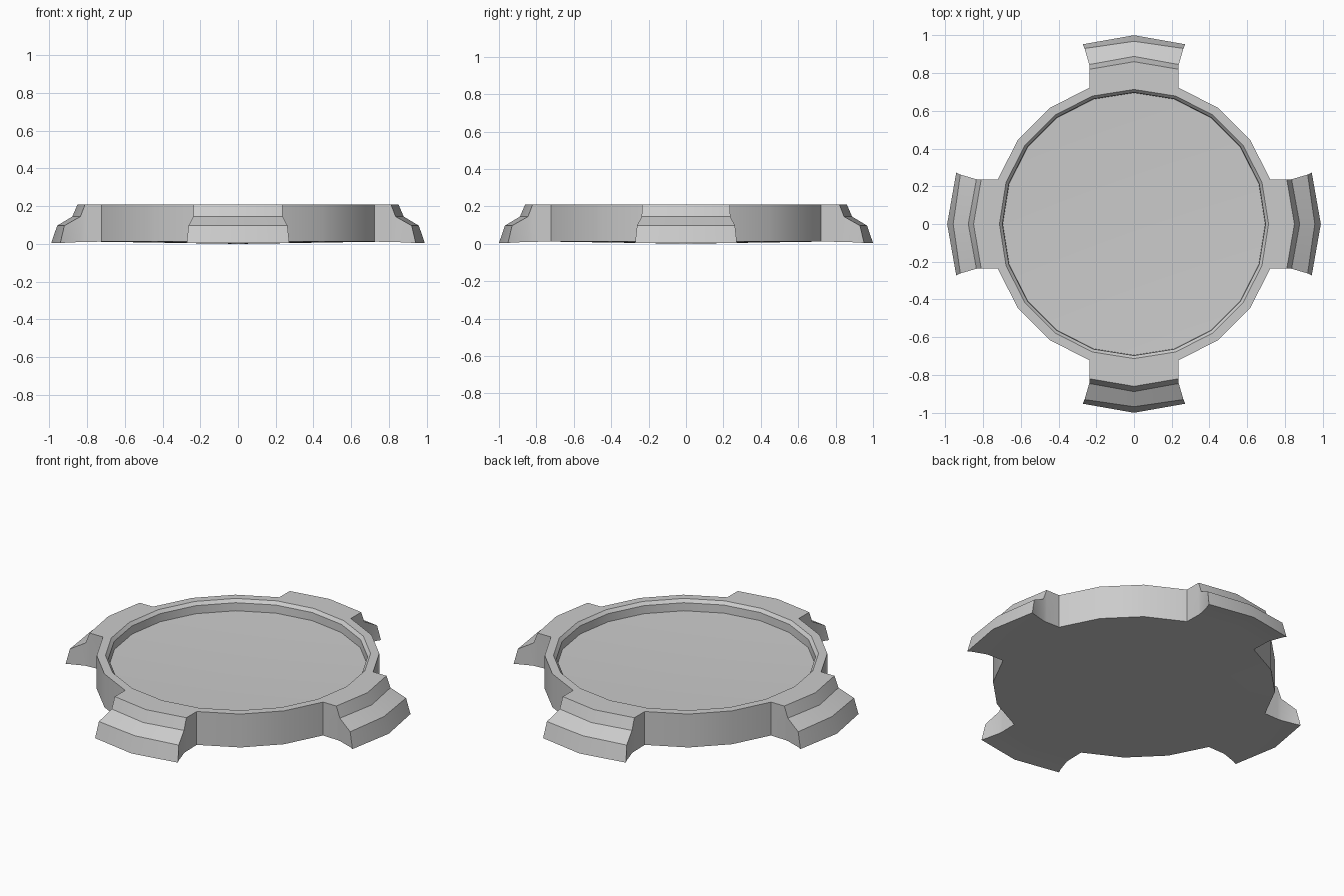
import bpy, bmesh
from math import cos, sin, pi

if "Cube" in bpy.data.objects:
    bpy.data.objects.remove(bpy.data.objects["Cube"])

N = 20                      # sides of the round tray
FLOOR_MID, BASE_MID = 0.12, 0.0     # gently dished floor and bulging underside
# tray cross-section (radius, z): floor edge, inner wall, chamfer, rim, outer wall
RING = [(0.695, 0.145), (0.697, 0.192), (0.713, 0.21), (0.76, 0.21), (0.76, 0.012)]
# stepped foot: (centre radius, corner radius, half width, z top, z underside)
FOOT = [(0.86, 0.82, 0.235, 0.21, 0.01),
        (0.888, 0.845, 0.237, 0.145, 0.01),
        (0.968, 0.93, 0.262, 0.097, 0.006),
        (1.0, 0.952, 0.272, 0.004, None)]

bm = bmesh.new()

# round tray
rows = [[bm.verts.new((r * cos(2 * pi * k / N), r * sin(2 * pi * k / N), z))
         for k in range(N)] for r, z in RING]
for i in range(len(rows) - 1):
    a, b = rows[i], rows[i + 1]
    for k in range(N):
        if i == len(rows) - 2 and k % 5 in (0, 4):
            continue        # openings where the feet join
        j = (k + 1) % N
        bm.faces.new((a[k], a[j], b[j], b[k]))

# shallow fans for the floor and the underside
for ring, z in ((rows[0], FLOOR_MID), (rows[-1], BASE_MID)):
    mid = bm.verts.new((0, 0, z))
    for k in range(N):
        bm.faces.new((ring[k], ring[(k + 1) % N], mid))


def turn(x, y, z, q):
    """Vertex rotated by q quarter turns; the side feet are slightly shorter."""
    if q % 2 == 0:
        x -= 0.01
    for _ in range(q):
        x, y = -y, x
    return bm.verts.new((x, y, z))


# four feet growing out of the outer wall
for q in range(4):
    ids = [(5 * q + c) % N for c in (-1, 0, 1)]
    top = [rows[-2][k] for k in ids]
    low = [rows[-1][k] for k in ids]
    for rc, re, w, zt, zb in FOOT:
        pts = ((re, -w), (rc, 0), (re, w))
        new_top = [turn(x, y, zt, q) for x, y in pts]
        new_low = new_top if zb is None else [turn(x, y, zb, q) for x, y in pts]
        for c in (0, 1):
            bm.faces.new((top[c], top[c + 1], new_top[c + 1], new_top[c]))
            bm.faces.new((low[c], new_low[c], new_low[c + 1], low[c + 1]))
        for c in (0, 2):    # side cheeks
            side = [top[c], new_top[c], low[c]]
            if zb is not None:
                side.insert(2, new_low[c])
            bm.faces.new(side)
        top, low = new_top, new_low

bmesh.ops.recalc_face_normals(bm, faces=bm.faces)
mesh = bpy.data.meshes.new("footed_tray")
bm.to_mesh(mesh)
bm.free()
tray = bpy.data.objects.new("footed_tray", mesh)
bpy.context.collection.objects.link(tray)
bpy.context.view_layer.objects.active = tray
tray.select_set(True)
bpy.ops.object.shade_smooth_by_angle()
